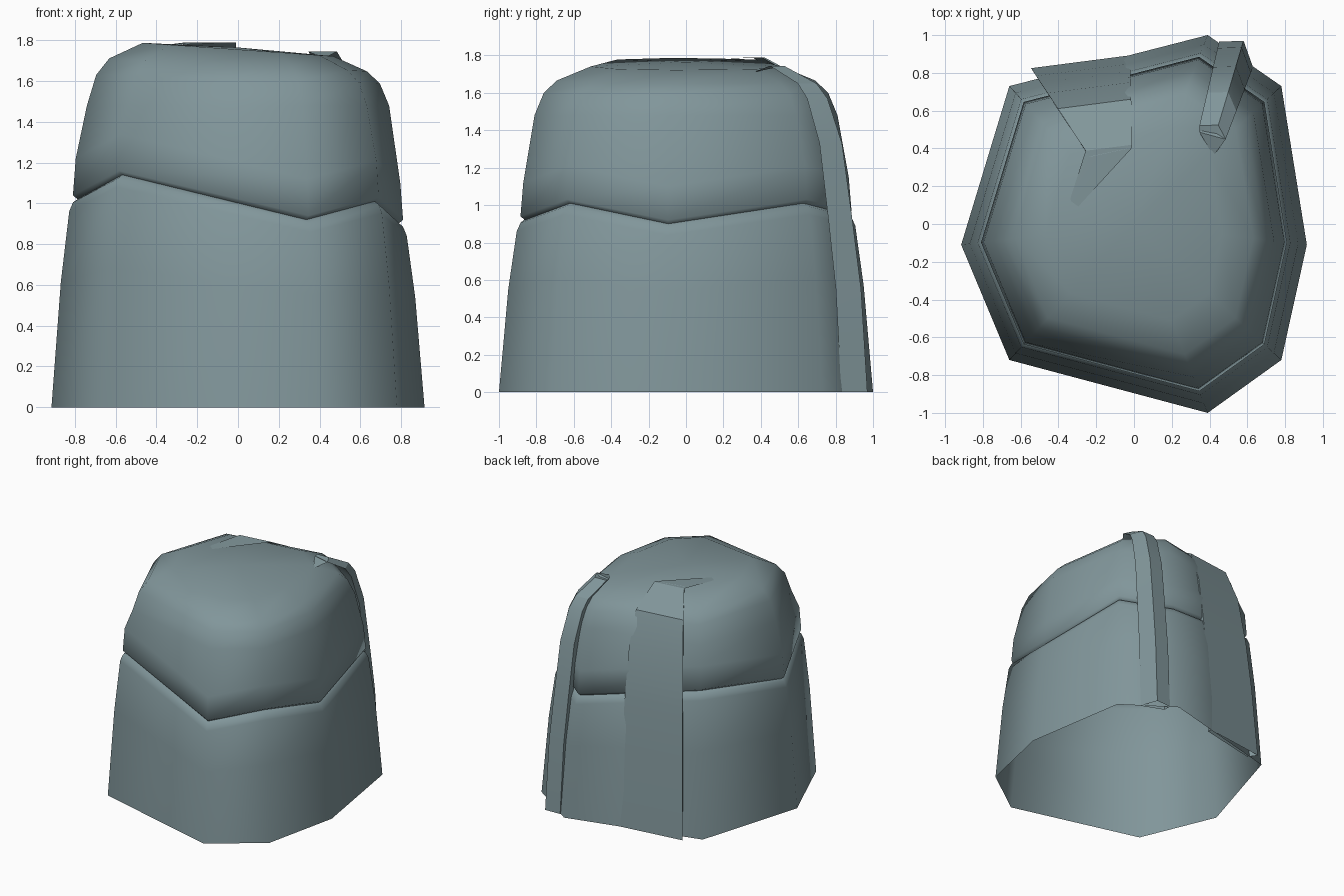
import bpy, bmesh, math

if "Cube" in bpy.data.objects:
    bpy.data.objects.remove(bpy.data.objects["Cube"])

stone = bpy.data.materials.new("grey_teal_stone")
stone.diffuse_color = (0.22, 0.305, 0.325, 1)
stone.use_nodes = True
stone.node_tree.nodes["Principled BSDF"].inputs["Base Color"].default_value = stone.diffuse_color


def loft(name, rings, tip, smooth_angle):
    """Skin closed rings of points, leave the bottom open, close the top to a tip."""
    bm = bmesh.new()
    rows = [[bm.verts.new(p) for p in ring] for ring in rings]
    n = len(rows[0])
    for a, b in zip(rows, rows[1:]):
        for i in range(n):
            j = (i + 1) % n
            bm.faces.new((a[i], a[j], b[j], b[i]))
    t = bm.verts.new(tip)
    for i in range(n):
        bm.faces.new((rows[-1][i], rows[-1][(i + 1) % n], t))
    bmesh.ops.recalc_face_normals(bm, faces=bm.faces)
    me = bpy.data.meshes.new(name)
    bm.to_mesh(me)
    bm.free()
    me.materials.append(stone)
    ob = bpy.data.objects.new(name, me)
    bpy.context.collection.objects.link(ob)
    bpy.context.view_layer.objects.active = ob
    ob.select_set(True)
    bpy.ops.object.shade_smooth_by_angle(angle=math.radians(smooth_angle))
    ob.select_set(False)
    return ob


# Rock body: uneven eight-sided outline; third value is the crack height at that corner
outline = [(-0.66, -0.72, 1.14), (0.39, -1.0, 0.92), (0.78, -0.72, 1.01), (0.915, -0.11, 0.90),
           (0.78, 0.73, 1.01), (0.39, 1.0, 0.95), (-0.66, 0.73, 1.14), (-0.915, -0.11, 1.02)]

# (scale, factor of crack height, added height, slope along x)
profile = [(1.0, 0, 0, 0), (0.95, 0.6, 0, 0),
           (0.905, 1, -0.06, 0), (0.885, 1, -0.015, 0),      # lower lip
           (0.86, 1, 0.0, 0), (0.885, 1, 0.02, 0),           # crack
           (0.87, 1, 0.2, 0),
           (0.81, 0, 1.48, 0), (0.76, 0, 1.61, -0.03),       # shoulder
           (0.69, 0, 1.68, -0.05), (0.51, 0, 1.755, -0.07)]  # crown
rings = [[(x * s, y * s, g * f + dz + k * x * s) for x, y, g in outline]
         for s, f, dz, k in profile]
loft("rock_body", rings, (0, 0, 1.765), 62)


# Slabs clinging to the back, following the taper of the body
def slab(name, corners, steps, spread, tip):
    rings = [[(x * (spread + (1 - spread) * s), y * s, z) for x, y in corners] for s, z in steps]
    loft(name, rings, tip, 25)


slab("back_left_slab", [(-0.545, 0.825), (-0.02, 0.893), (-0.02, 0.86), (-0.5, 0.755)],
     [(1, 0), (0.95, 0.6), (0.905, 1.0), (0.84, 1.4), (0.74, 1.66), (0.47, 1.79)],
     0, (-0.38, 0.0, 1.775))
slab("back_right_slab", [(0.45, 0.965), (0.58, 0.97), (0.63, 0.83), (0.45, 0.9)],
     [(1, 0), (0.965, 0.55), (0.92, 0.9), (0.86, 1.33), (0.78, 1.57), (0.72, 1.65), (0.54, 1.745)],
     0.5, (0.42, 0.36, 1.71))
